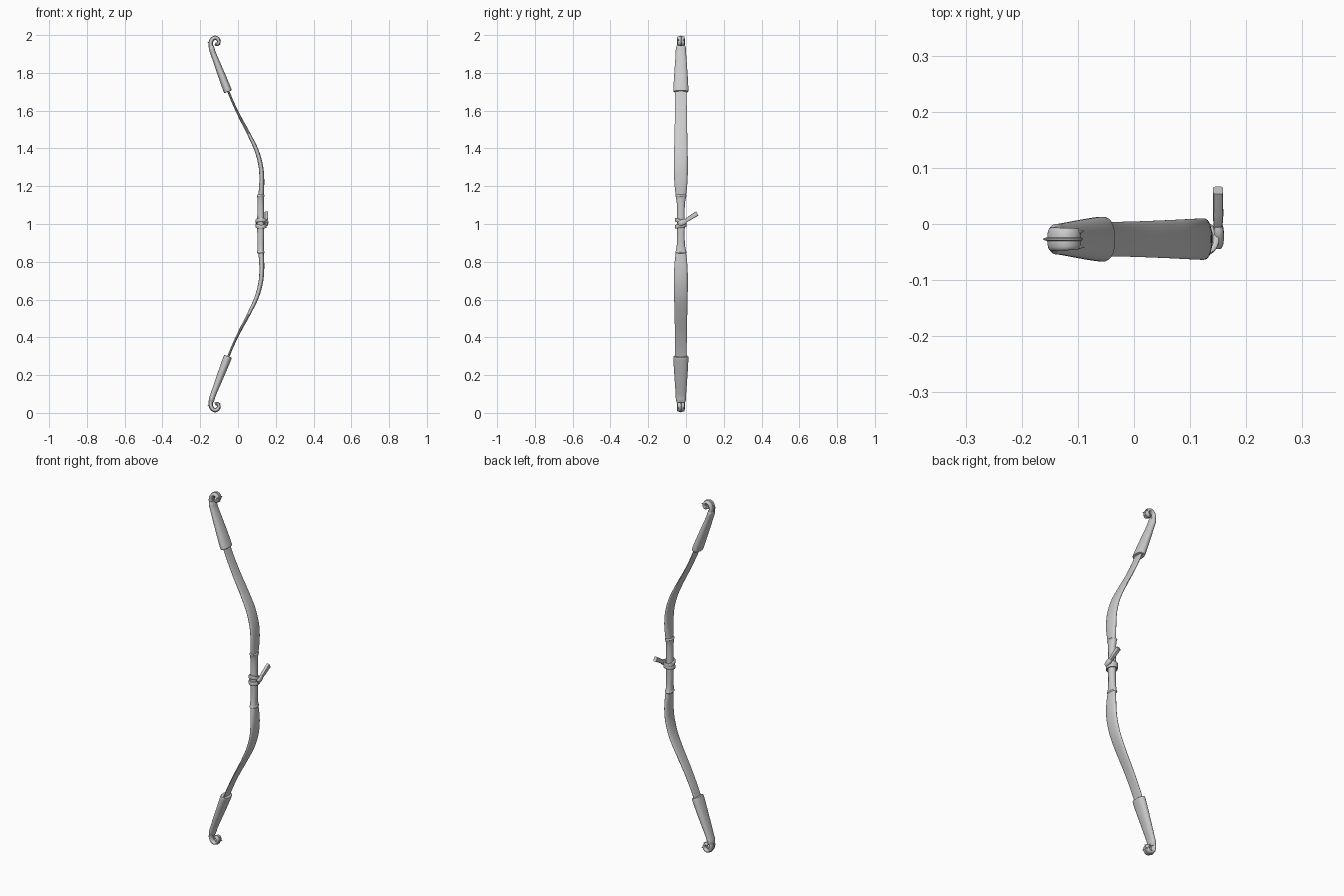
import bpy, bmesh, math
from mathutils import Vector

if "Cube" in bpy.data.objects:
    bpy.data.objects.remove(bpy.data.objects["Cube"])

CY = -0.027   # depth centre of the bow


def smooth_rows(rows, n=6):
    """Catmull-Rom interpolation through rows of numbers."""
    out = []
    for i in range(len(rows) - 1):
        p0, p1 = rows[max(i - 1, 0)], rows[i]
        p2, p3 = rows[i + 1], rows[min(i + 2, len(rows) - 1)]
        for k in range(n):
            t = k / n
            out.append([0.5 * (2 * b + (c - a) * t + (2 * a - 5 * b + 4 * c - d) * t * t
                               + (3 * b - a - 3 * c + d) * t ** 3)
                        for a, b, c, d in zip(p0, p1, p2, p3)])
    out.append(list(rows[-1]))
    return out


def finish(name, bm, mirror=False, angle=40):
    bmesh.ops.recalc_face_normals(bm, faces=bm.faces)
    bmesh.ops.translate(bm, verts=bm.verts, vec=(0, 0, -1))
    me = bpy.data.meshes.new(name)
    bm.to_mesh(me)
    bm.free()
    ob = bpy.data.objects.new(name, me)
    ob.location.z = 1
    bpy.context.collection.objects.link(ob)
    bpy.ops.object.select_all(action='DESELECT')
    ob.select_set(True)
    bpy.context.view_layer.objects.active = ob
    bpy.ops.object.shade_smooth_by_angle(angle=math.radians(angle))
    if mirror:
        m = ob.modifiers.new("mirror", 'MIRROR')
        m.use_axis = (False, False, True)
        m.use_mirror_merge = False
    return ob


def sweep(name, rows, side, sides=20, power=2.0, closed=False, mirror=False):
    """Rows are x, y, z, half thickness, half width (width lies along side)."""
    bm, rings, side = bmesh.new(), [], Vector(side).normalized()
    pts = [Vector(r[:3]) for r in rows]
    n = len(rows)
    for i, r in enumerate(rows):
        a, b = ((i - 1) % n, (i + 1) % n) if closed else (max(i - 1, 0), min(i + 1, n - 1))
        normal = (pts[b] - pts[a]).cross(side).normalized()
        ring = []
        for k in range(sides):
            u = 2 * math.pi * (k + 0.5) / sides
            c, s = math.cos(u), math.sin(u)
            c = math.copysign(abs(c) ** (2 / power), c)
            s = math.copysign(abs(s) ** (2 / power), s)
            ring.append(bm.verts.new(pts[i] + normal * r[3] * c + side * r[4] * s))
        rings.append(ring)
    for i in range(n if closed else n - 1):
        p, q = rings[i], rings[(i + 1) % n]
        for k in range(sides):
            j = (k + 1) % sides
            bm.faces.new((p[k], p[j], q[j], q[k]))
    if not closed:
        bm.faces.new(rings[0])
        bm.faces.new(rings[-1])
    return finish(name, bm, mirror)


def in_plane(rows, n=6):
    return smooth_rows([(x, CY, z, t, w) for x, z, t, w in rows], n)


# Flat curved limbs
sweep("limb", in_plane([
    (0.121, 1.140, 0.014, 0.025), (0.124, 1.180, 0.014, 0.031),
    (0.126, 1.240, 0.013, 0.036), (0.120, 1.310, 0.012, 0.037),
    (0.098, 1.390, 0.011, 0.036), (0.058, 1.475, 0.009, 0.034),
    (0.008, 1.570, 0.007, 0.032), (-0.032, 1.655, 0.006, 0.031),
    (-0.058, 1.720, 0.006, 0.031)]), (0, 1, 0), 24, 2.3, mirror=True)

# Tapered sleeves over the limb ends
sweep("tip_sleeve", in_plane([
    (-0.053, 1.700, 0.020, 0.037), (-0.056, 1.708, 0.022, 0.040),
    (-0.074, 1.755, 0.021, 0.038), (-0.103, 1.830, 0.018, 0.033),
    (-0.130, 1.900, 0.015, 0.028), (-0.139, 1.928, 0.015, 0.027),
    (-0.141, 1.944, 0.012, 0.022)]), (0, 1, 0), 24, 2.3, mirror=True)

# Curled hooks with a raised centre rib
curl = [(-0.141, 1.930), (-0.145, 1.955), (-0.137, 1.977), (-0.121, 1.986),
        (-0.106, 1.978), (-0.102, 1.962), (-0.110, 1.951), (-0.121, 1.955)]
sweep("tip_curl", in_plane([(x, z, 0.010 - 0.0005 * i, 0.022 - 0.0006 * i)
                            for i, (x, z) in enumerate(curl)]),
      (0, 1, 0), 16, 2.8, mirror=True)
sweep("curl_rib", in_plane([(x, z, 0.0135 - 0.0006 * i, 0.005)
                            for i, (x, z) in enumerate(curl)]),
      (0, 1, 0), 10, mirror=True)

# Small thorns on the hooks
bm = bmesh.new()
for base, direction, length in [
        ((-0.150, CY, 1.960), (-1, 0, 0.3), 0.013),
        ((-0.103, CY - 0.012, 1.972), (1, -0.2, 0.2), 0.015),
        ((-0.103, CY + 0.012, 1.972), (1, 0.2, 0.2), 0.015),
        ((-0.105, CY, 1.955), (1, 0, -0.5), 0.015)]:
    d = Vector(direction).normalized()
    mat = d.to_track_quat('Z', 'Y').to_matrix().to_4x4()
    mat.translation = Vector(base) + d * length / 2
    bmesh.ops.create_cone(bm, cap_ends=True, segments=8, radius1=0.006,
                          radius2=0.0005, depth=length, matrix=mat)
finish("tip_thorn", bm, mirror=True)

# Grip with flared rims
half = [(0.120, 1.000, 0.019, 0.021), (0.120, 1.060, 0.018, 0.020),
        (0.120, 1.110, 0.017, 0.022), (0.120, 1.140, 0.018, 0.027),
        (0.120, 1.149, 0.021, 0.030), (0.120, 1.156, 0.016, 0.026)]
lower = [(x, 2 - z, t, w) for x, z, t, w in half[:0:-1]]
sweep("grip", in_plane(lower + half, 4), (0, 1, 0), 20, 2.2)

# Tilted cloth bands wound round the grip
for z, tilt in ((0.990, 0.004), (1.014, -0.008)):
    ring = []
    for k in range(28):
        a = 2 * math.pi * k / 28
        ring.append((0.122 + 0.025 * math.cos(a), CY + 0.026 * math.sin(a),
                     z + tilt * math.sin(a), 0.005, 0.010))
    sweep("grip_band", ring, (0, 0, 1), 12, 4, closed=True)

# Knot and loose cloth ends
sweep("knot", smooth_rows([
    (0.150, -0.040, 0.998, 0.011, 0.007), (0.151, -0.030, 1.003, 0.014, 0.009),
    (0.151, -0.012, 1.012, 0.015, 0.009), (0.150, -0.001, 1.018, 0.011, 0.007)], 4),
    (1, 0, 0), 12, 3)
sweep("cloth_end", smooth_rows([
    (0.149, -0.010, 1.012, 0.008, 0.007), (0.150, 0.012, 1.026, 0.011, 0.009),
    (0.150, 0.035, 1.041, 0.012, 0.009), (0.150, 0.060, 1.056, 0.013, 0.009)], 4),
    (1, 0, 0), 12, 5)
